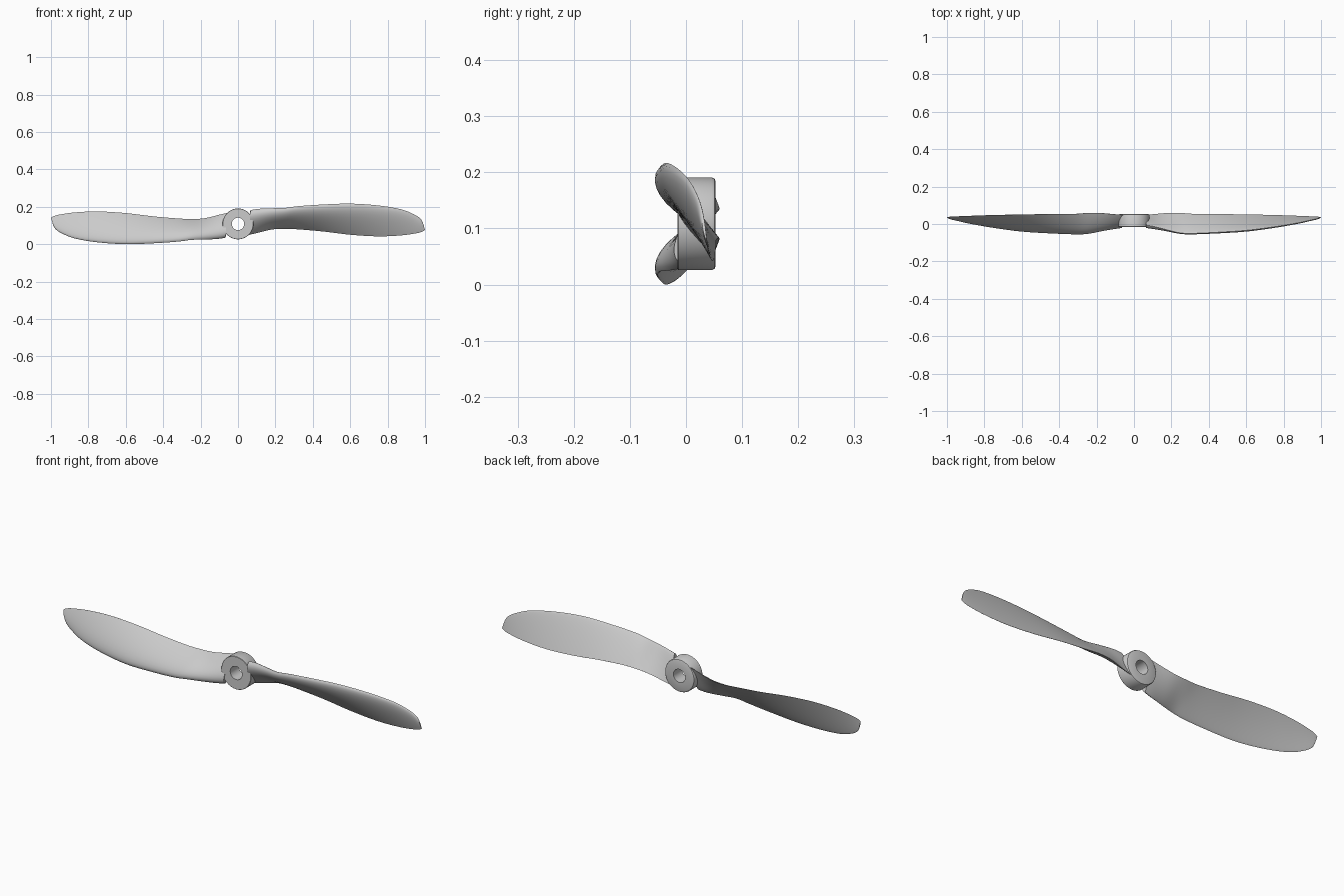
import bpy, bmesh, math
from mathutils import Vector

if "Cube" in bpy.data.objects:
    bpy.data.objects.remove(bpy.data.objects["Cube"])

CZ = 0.1085          # height of the propeller axis


def finish(bm, name, angle=40):
    bmesh.ops.recalc_face_normals(bm, faces=bm.faces)
    me = bpy.data.meshes.new(name)
    bm.to_mesh(me)
    bm.free()
    ob = bpy.data.objects.new(name, me)
    bpy.context.collection.objects.link(ob)
    bpy.ops.object.select_all(action='DESELECT')
    ob.select_set(True)
    bpy.context.view_layer.objects.active = ob
    bpy.ops.object.shade_smooth_by_angle(angle=math.radians(angle))
    return ob


# hub: ring profile (radius, y) turned about the y axis
profile = [(0.033, -0.015), (0.081, -0.015), (0.0825, -0.0135), (0.0825, 0.046),
           (0.080, 0.051), (0.075, 0.053), (0.033, 0.053)]
N = 64
bm = bmesh.new()
rings = []
for i in range(N):
    a = 2 * math.pi * i / N
    rings.append([bm.verts.new((r * math.cos(a), y, CZ + r * math.sin(a))) for r, y in profile])
for i in range(N):
    p, q = rings[i], rings[(i + 1) % N]
    for j in range(len(profile)):
        k = (j + 1) % len(profile)
        bm.faces.new((p[j], p[k], q[k], q[j]))
finish(bm, "hub", 30)

# blade stations: leading x, y, z, trailing x, y, z, thickness
stations = [
    (0.066, -0.006, 0.182, 0.056, 0.050, 0.050, 0.034),
    (0.110, -0.014, 0.189, 0.100, 0.052, 0.060, 0.034),
    (0.180, -0.032, 0.192, 0.180, 0.059, 0.079, 0.032),
    (0.250, -0.048, 0.194, 0.250, 0.059, 0.083, 0.029),
    (0.320, -0.050, 0.203, 0.320, 0.054, 0.080, 0.027),
    (0.450, -0.044, 0.212, 0.450, 0.053, 0.069, 0.026),
    (0.600, -0.034, 0.217, 0.600, 0.051, 0.051, 0.024),
    (0.750, -0.015, 0.207, 0.750, 0.048, 0.042, 0.019),
    (0.870, 0.005, 0.187, 0.870, 0.044, 0.047, 0.014),
    (0.940, 0.020, 0.160, 0.945, 0.041, 0.057, 0.010),
    (0.975, 0.028, 0.137, 0.983, 0.039, 0.066, 0.008),
    (0.988, 0.032, 0.116, 1.000, 0.037, 0.076, 0.005),
]


def catmull(a, b, c, d, t):
    return [0.5 * (2 * q + (r - p) * t + (2 * p - 5 * q + 4 * r - s) * t * t
                   + (3 * q - p - 3 * r + s) * t ** 3) for p, q, r, s in zip(a, b, c, d)]


def foil(s):
    return 5 * (0.2969 * math.sqrt(s) - 0.126 * s - 0.3516 * s ** 2
                + 0.2843 * s ** 3 - 0.1036 * s ** 4) * 2 + 0.04 * s


def section(st):
    le, te, th = Vector(st[:3]), Vector(st[3:6]), st[6]
    d = (te - le)
    n = Vector((0, d.z, -d.y)).normalized()     # towards the front face
    M = 14
    ss = [0.5 - 0.5 * math.cos(math.pi * i / M) for i in range(M + 1)]
    front = [le + d * s + n * foil(s) * th * 0.85 for s in ss]
    back = [le + d * s - n * foil(s) * th * 0.15 for s in ss[1:]]
    return front + back[::-1]


def blade(name, flip):
    rows, SUB = [], 4
    last = len(stations) - 1
    for i in range(last):
        a, d = stations[max(i - 1, 0)], stations[min(i + 2, last)]
        for k in range(SUB):
            rows.append(section(catmull(a, stations[i], stations[i + 1], d, k / SUB)))
    rows.append(section(stations[last]))
    bm = bmesh.new()
    vs = []
    for row in rows:
        # the second blade is turned half a turn about the hub axis
        vs.append([bm.verts.new((-p.x, p.y, 2 * CZ - p.z) if flip else p) for p in row])
    n = len(vs[0])
    for p, q in zip(vs, vs[1:]):
        for j in range(n):
            k = (j + 1) % n
            bm.faces.new((p[j], p[k], q[k], q[j]))
    bm.faces.new(vs[0])
    bm.faces.new(vs[-1])
    finish(bm, name)


blade("right_blade", False)
blade("left_blade", True)
